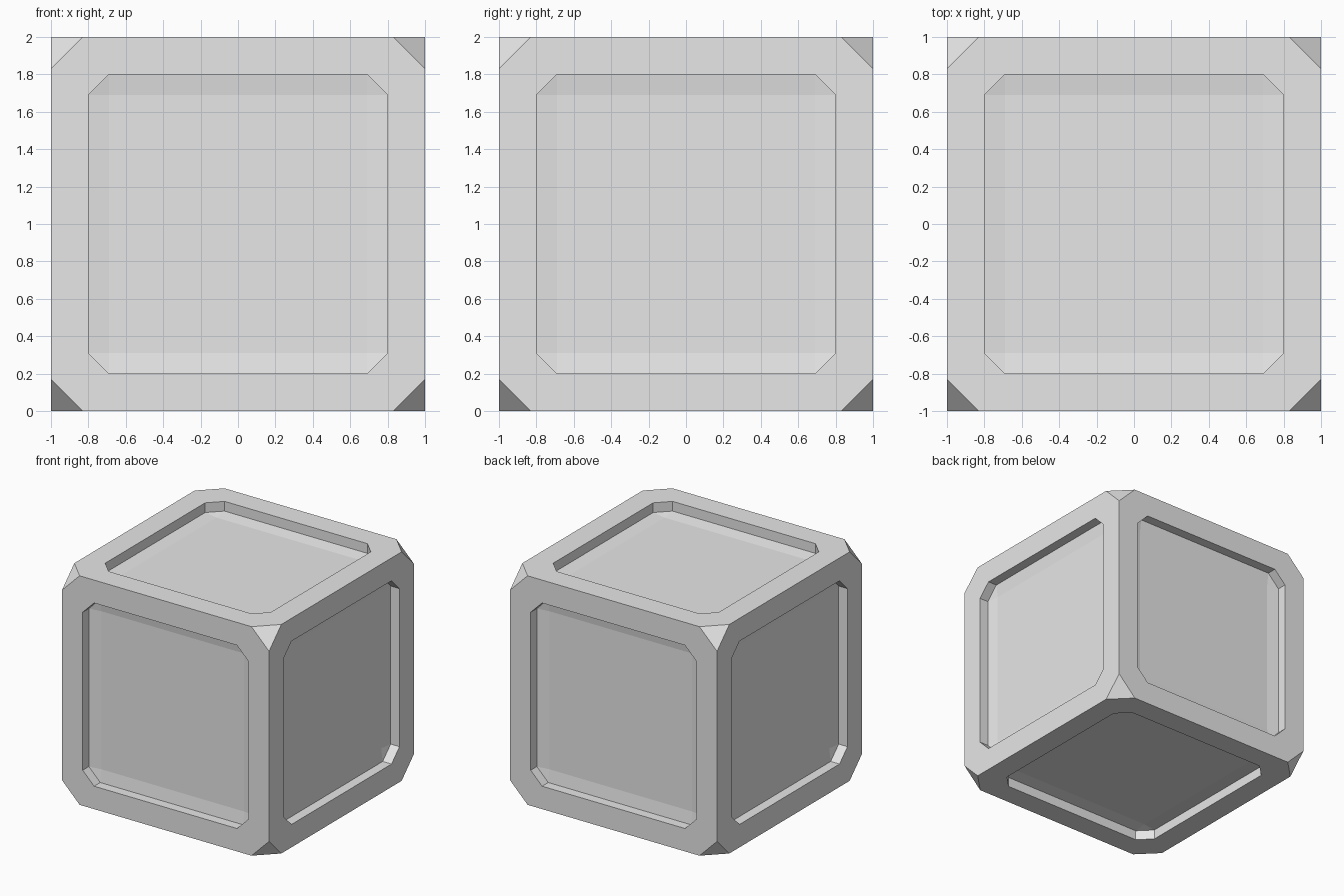
import bpy
import bmesh
from itertools import product
from mathutils import Vector

if "Cube" in bpy.data.objects:
    bpy.data.objects.remove(bpy.data.objects["Cube"], do_unlink=True)

HALF, CUT = 1.0, 0.83          # cube half size, where the corner cut starts
RIM, RIM_CUT = 0.8, 0.69       # recess outline and its clipped corners
WALL, FLOOR = 0.915, 0.9       # heights of the recess wall foot and the floor


def clipped_square(a, b):
    """Square of half size a whose corners are clipped at b."""
    return [(a, -b), (a, b), (b, a), (-b, a), (-a, b), (-a, -b), (-b, -a), (b, -a)]


def add_side(bm, axis, sign):
    """One cube side: flat frame, recess wall, shallow sloped border and floor."""
    def ring(points, height):
        verts = []
        for u, v in points:
            co = Vector((0, 0, 0))
            co[axis], co[(axis + 1) % 3], co[(axis + 2) % 3] = sign * height, u, v
            verts.append(bm.verts.new(co))
        return verts

    floor = ring([(RIM_CUT, -RIM_CUT), (RIM_CUT, RIM_CUT),
                  (-RIM_CUT, RIM_CUT), (-RIM_CUT, -RIM_CUT)], FLOOR)
    rings = [ring(clipped_square(HALF, CUT), HALF),
             ring(clipped_square(RIM, RIM_CUT), HALF),
             ring(clipped_square(RIM, RIM_CUT), WALL),
             [floor[((i + 1) // 2) % 4] for i in range(8)]]
    for outer, inner in zip(rings, rings[1:]):
        for i in range(8):
            j = (i + 1) % 8
            # Repeated corners collapse to triangles
            bm.faces.new(list(dict.fromkeys((outer[i], outer[j], inner[j], inner[i]))))
    bm.faces.new(floor)


bm = bmesh.new()
for axis, sign in product(range(3), (-1, 1)):
    add_side(bm, axis, sign)

# Clipped cube corners
for signs in product((-1, 1), repeat=3):
    corner = []
    for axis in range(3):
        co = Vector(signs) * HALF
        co[axis] = signs[axis] * CUT
        corner.append(bm.verts.new(co))
    bm.faces.new(corner)

bmesh.ops.remove_doubles(bm, verts=bm.verts[:], dist=0.0001)
bmesh.ops.recalc_face_normals(bm, faces=bm.faces[:])
bmesh.ops.translate(bm, verts=bm.verts[:], vec=(0, 0, HALF))

mesh = bpy.data.meshes.new("panelled_crate")
bm.to_mesh(mesh)
bm.free()

# Plain grey material
grey = bpy.data.materials.new("light_grey")
grey.use_nodes = True
colour = (0.8, 0.8, 0.8, 1)
grey.diffuse_color = colour
grey.node_tree.nodes["Principled BSDF"].inputs["Base Color"].default_value = colour
mesh.materials.append(grey)

crate = bpy.data.objects.new("panelled_crate", mesh)
bpy.context.collection.objects.link(crate)
